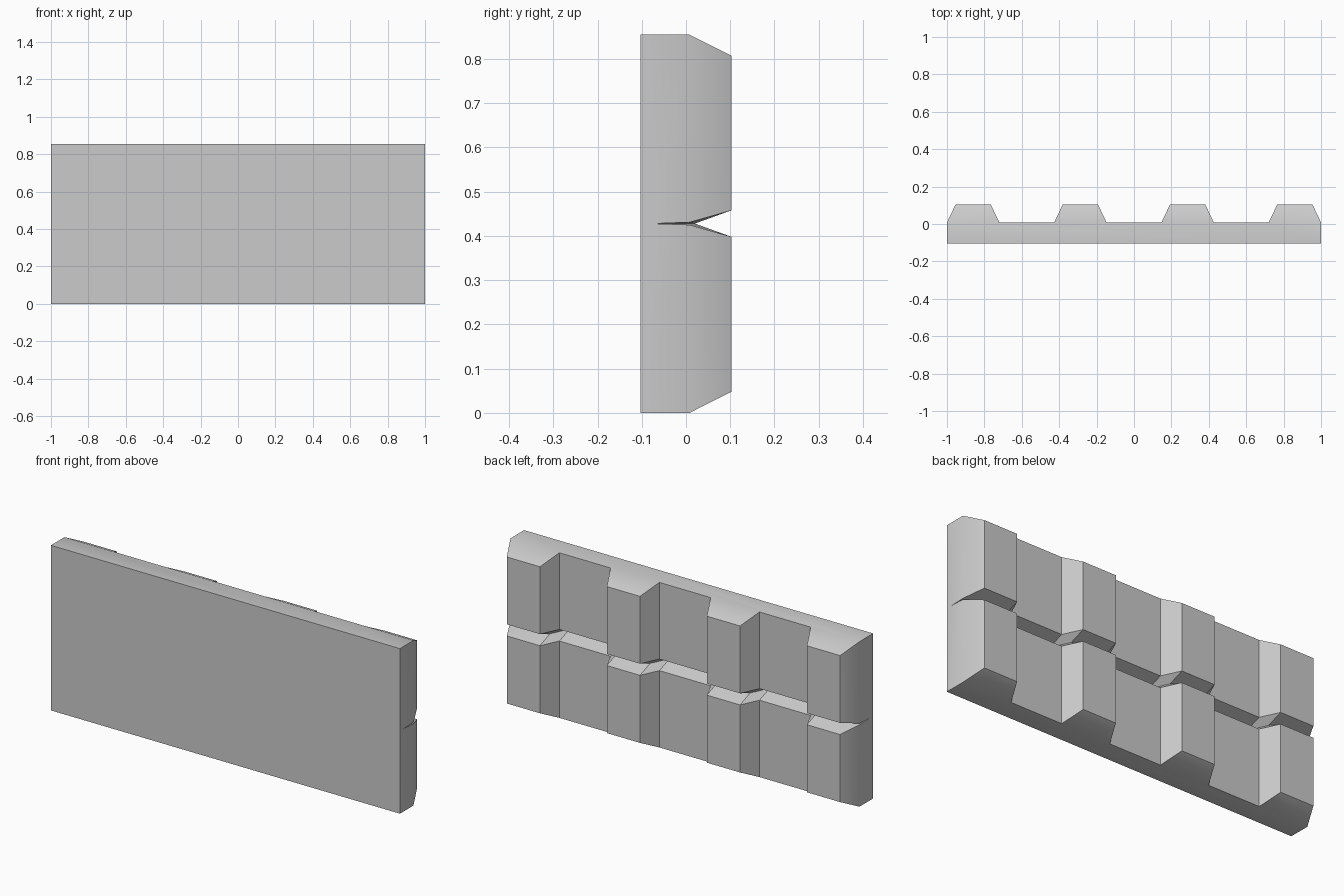
import bpy, bmesh
from math import radians

if "Cube" in bpy.data.objects:
    bpy.data.objects.remove(bpy.data.objects["Cube"])

H, MID = 0.855, 0.428            # panel height, groove height
FRONT, VALLEY, RIDGE = -0.103, 0.008, 0.103
DEPTH, GAP = 0.083, 0.03         # groove depth and half opening
CHAMFER = 0.048

# corrugated plan profile: four trapezoid ridges, (x, y)
profile = []
for k in range(4):
    x = -1 + k * (2 - 0.28) / 3
    profile += [(x, VALLEY), (x + 0.045, RIDGE), (x + 0.235, RIDGE), (x + 0.28, VALLEY)]
n = len(profile)

bm = bmesh.new()


def row(z_of, dy=0):
    return [bm.verts.new((x, y + dy, z_of(i, y))) for i, (x, y) in enumerate(profile)]


def gap(i):
    # the groove nearly closes on the flat ends
    return 0.003 if i in (0, n - 1) else GAP


rows = [
    row(lambda i, y: CHAMFER if y == RIDGE else 0),
    row(lambda i, y: MID - gap(i)),
    row(lambda i, y: MID, -DEPTH),
    row(lambda i, y: MID + gap(i)),
    row(lambda i, y: H - CHAMFER if y == RIDGE else H),
]

# corrugated back with the V groove
for a, b in zip(rows, rows[1:]):
    for i in range(n - 1):
        bm.faces.new((a[i], a[i + 1], b[i + 1], b[i]))

# front, top, bottom, chamfers and ends
fl, fr, tr, tl = [bm.verts.new((x, FRONT, z)) for x, z in ((-1, 0), (1, 0), (1, H), (-1, H))]
bm.faces.new((fl, fr, tr, tl))
for r, c0, c1 in ((rows[0], fl, fr), (rows[-1], tl, tr)):
    bm.faces.new([c0, c1] + [r[i] for i in reversed(range(n)) if i % 4 in (0, 3)])
    for k in range(0, n, 4):
        bm.faces.new(r[k:k + 4])
for i, lo, hi in ((0, fl, tl), (n - 1, fr, tr)):
    bm.faces.new([lo] + [r[i] for r in rows] + [hi])

bmesh.ops.recalc_face_normals(bm, faces=bm.faces)
mesh = bpy.data.meshes.new("wall_panel")
bm.to_mesh(mesh)
bm.free()
panel = bpy.data.objects.new("wall_panel", mesh)
bpy.context.collection.objects.link(panel)
bpy.context.view_layer.objects.active = panel
panel.select_set(True)
bpy.ops.object.shade_smooth_by_angle(angle=radians(30))
